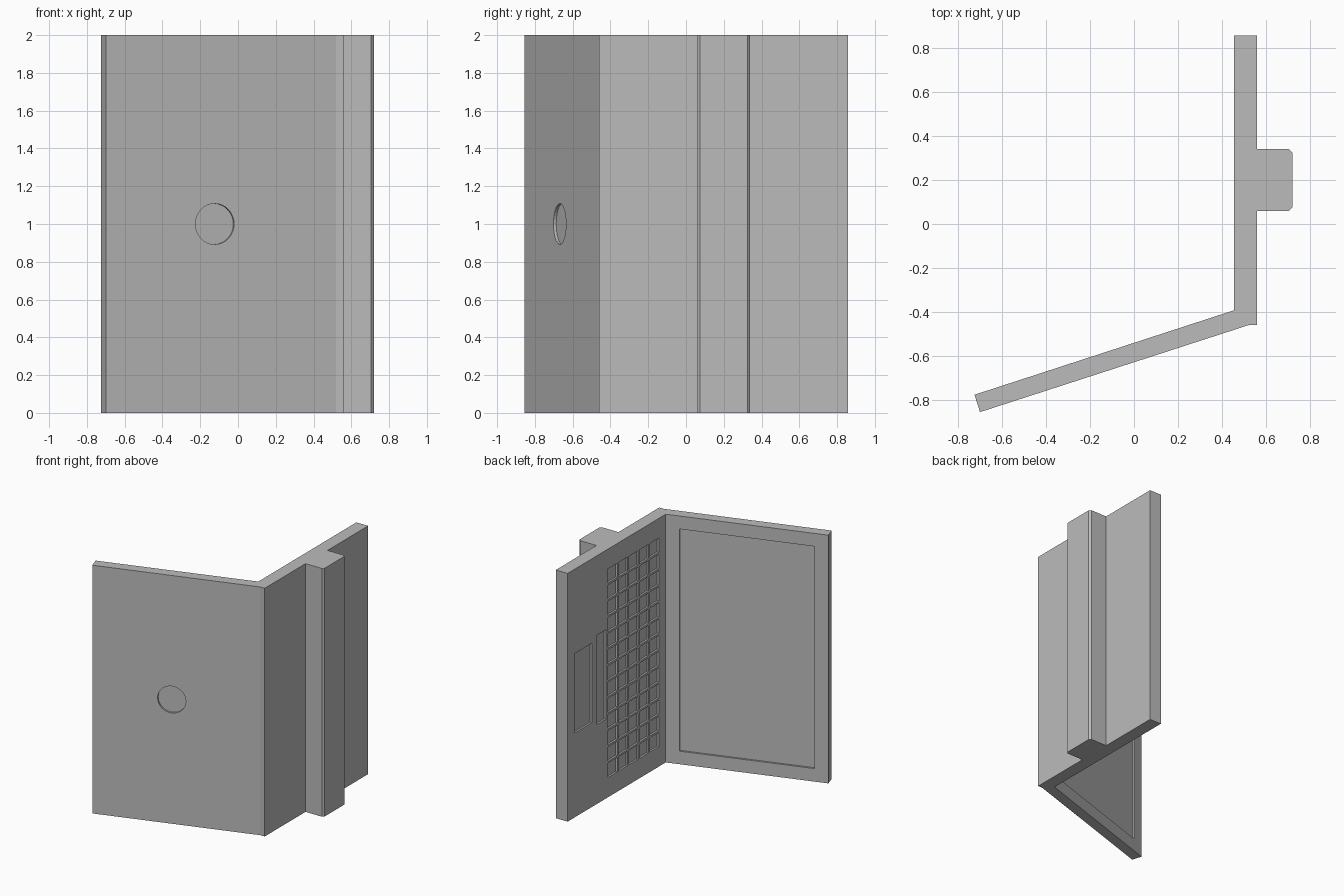
import bpy, bmesh, math
from mathutils import Matrix, Vector

old = bpy.data.objects.get("Cube")
if old:
    bpy.data.objects.remove(old, do_unlink=True)

HEIGHT = 2.0
DEPTH = 0.015          # depth of every shallow pocket

grey = bpy.data.materials.new("plain grey")
grey.use_nodes = True
colour = (0.5, 0.5, 0.5, 1)
grey.diffuse_color = colour
grey.node_tree.nodes["Principled BSDF"].inputs["Base Color"].default_value = colour


def to_object(name, bm):
    bmesh.ops.recalc_face_normals(bm, faces=bm.faces)
    mesh = bpy.data.meshes.new(name)
    bm.to_mesh(mesh)
    bm.free()
    mesh.materials.append(grey)
    obj = bpy.data.objects.new(name, mesh)
    bpy.context.collection.objects.link(obj)
    return obj


# Open laptop shell standing on its side: base slab, rear block and lid
inner_hinge = Vector((0.455, -0.392))
inner_tip = Vector((-0.725, -0.776))
profile = [
    inner_tip, (-0.70, -0.855), (0.52, -0.46), (0.56, -0.46),
    (0.56, 0.06), (0.705, 0.06), (0.72, 0.075),
    (0.72, 0.325), (0.705, 0.34), (0.56, 0.34),
    (0.56, 0.857), (0.455, 0.857), inner_hinge,
]
bm = bmesh.new()
outline = bm.faces.new([bm.verts.new((p[0], p[1], 0)) for p in profile])
wall = bmesh.ops.extrude_face_region(bm, geom=[outline])
top = [v for v in wall["geom"] if isinstance(v, bmesh.types.BMVert)]
bmesh.ops.translate(bm, verts=top, vec=(0, 0, HEIGHT))
shell = to_object("laptop_shell", bm)

cut = bmesh.new()


def base_pocket(y0, y1, z0, z1):
    """Rectangular pocket in the inner face of the base."""
    place = Matrix.Translation((inner_hinge.x, (y0 + y1) / 2, (z0 + z1) / 2))
    size = Matrix.Diagonal((2 * DEPTH, y1 - y0, z1 - z0, 1))
    bmesh.ops.create_cube(cut, size=1, matrix=place @ size)


# Keyboard grid
KEY_ROWS, KEY_COLS, GAP = 13, 5, 0.016
y_pitch, z_pitch = 0.1325, 0.1305
for col in range(KEY_COLS):
    for row in range(KEY_ROWS):
        y, z = -0.305 + col * y_pitch, 0.16 + row * z_pitch
        base_pocket(y, y + y_pitch - GAP, z, z + z_pitch - GAP)

# Space bar and touchpad
base_pocket(0.37, 0.486, 0.64, 1.36)
base_pocket(0.55, 0.77, 0.68, 1.32)

# Screen pocket and round dimple, aligned with the slanted lid
along = inner_hinge - inner_tip
tilt = Matrix.Rotation(math.atan2(along.y, along.x), 4, "Z")
centre = (inner_hinge + inner_tip) / 2
MARGIN = 0.105
bmesh.ops.create_cube(
    cut, size=1,
    matrix=Matrix.Translation((centre.x, centre.y, HEIGHT / 2)) @ tilt
    @ Matrix.Diagonal((along.length - 2 * MARGIN, 2 * DEPTH, HEIGHT - 2 * MARGIN, 1)))
bmesh.ops.create_cone(
    cut, cap_ends=True, segments=32, radius1=0.108, radius2=0.108, depth=2 * DEPTH,
    matrix=Matrix.Translation((-0.123, -0.668, HEIGHT / 2)) @ tilt
    @ Matrix.Rotation(math.pi / 2, 4, "X"))

# Carve all pockets, then drop the cutter
cutter = to_object("pocket_cutter", cut)
cutter.hide_render = True
carve = shell.modifiers.new("carve", "BOOLEAN")
carve.operation = "DIFFERENCE"
carve.solver = "EXACT"
carve.object = cutter
bpy.context.view_layer.objects.active = shell
shell.select_set(True)
bpy.ops.object.modifier_apply(modifier=carve.name)
bpy.data.objects.remove(cutter, do_unlink=True)
